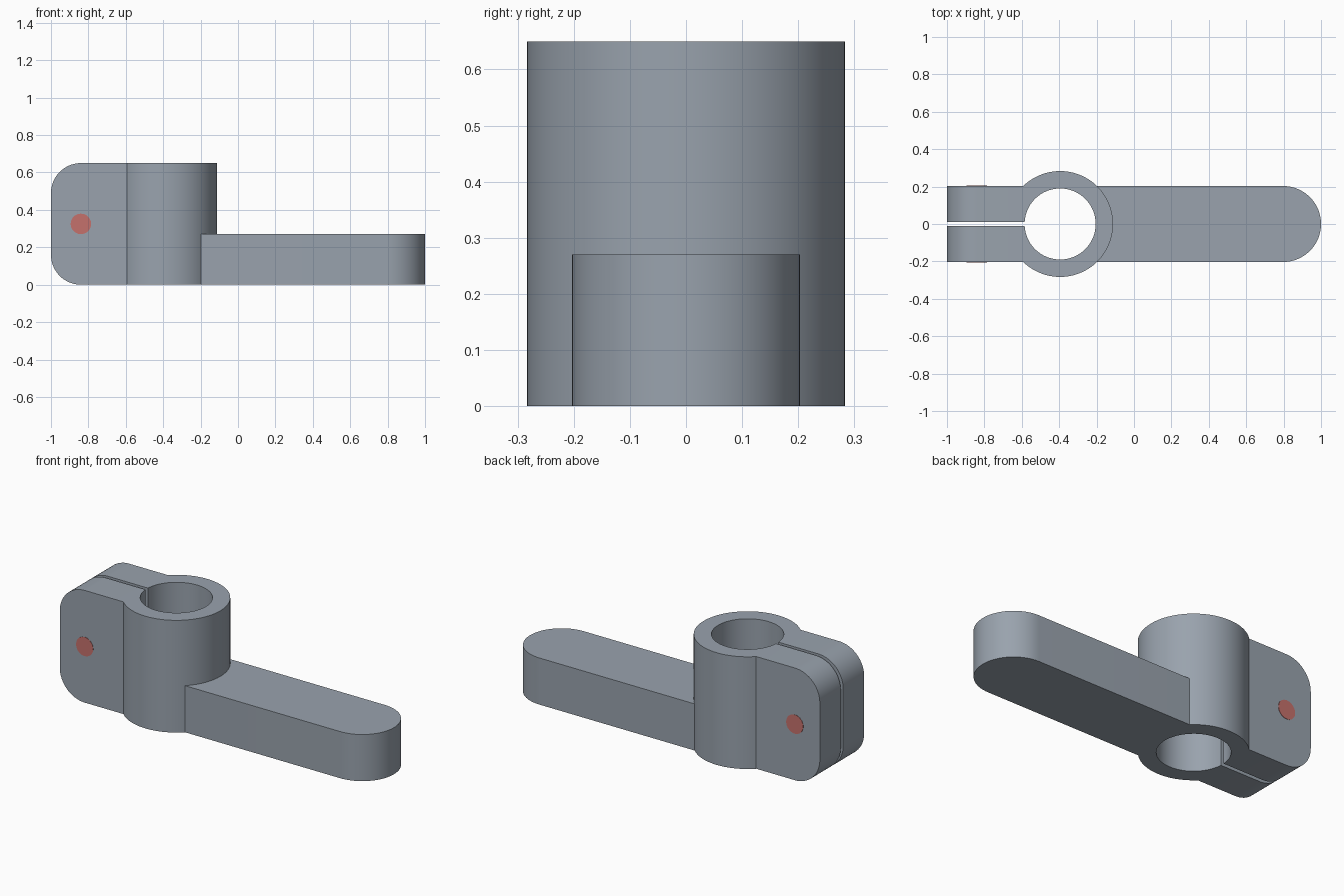
import bpy, bmesh, math

if "Cube" in bpy.data.objects:
    bpy.data.objects.remove(bpy.data.objects["Cube"])

HUB_X, HUB_R, BORE_R = -0.395, 0.283, 0.19
HALF_W, SLOT, HEIGHT, ARM_H = 0.203, 0.011, 0.65, 0.27
CORNER_R = 0.16


def material(name, rgb):
    m = bpy.data.materials.new(name)
    m.diffuse_color = (*rgb, 1)
    m.use_nodes = True
    m.node_tree.nodes["Principled BSDF"].inputs["Base Color"].default_value = m.diffuse_color
    return m


grey = material("steel grey", (0.32, 0.365, 0.42))
red = material("marker red", (0.56, 0.165, 0.15))


def arc(cx, r, a0, a1, n):
    return [(cx + r * math.cos(a0 + (a1 - a0) * i / n),
             r * math.sin(a0 + (a1 - a0) * i / n)) for i in range(n + 1)]


def extrude_profile(bm, points, height):
    face = bm.faces.new([bm.verts.new((x, y, 0)) for x, y in points])
    top = bmesh.ops.extrude_face_region(bm, geom=[face])
    verts = [v for v in top["geom"] if isinstance(v, bmesh.types.BMVert)]
    bmesh.ops.translate(bm, verts=verts, vec=(0, 0, height))
    bmesh.ops.recalc_face_normals(bm, faces=bm.faces[:])


def finish(bm, name, mat):
    mesh = bpy.data.meshes.new(name)
    bm.to_mesh(mesh)
    bm.free()
    mesh.materials.append(mat)
    obj = bpy.data.objects.new(name, mesh)
    bpy.context.collection.objects.link(obj)
    bpy.ops.object.select_all(action='DESELECT')
    obj.select_set(True)
    bpy.context.view_layer.objects.active = obj
    bpy.ops.object.shade_smooth_by_angle(angle=math.radians(30))
    return obj


# Split clamp: hub with bore, slot and two ears as one keyhole profile
outer = math.pi - math.asin(HALF_W / HUB_R)
inner = math.pi - math.asin(SLOT / BORE_R)
profile = ([(-1, -HALF_W)] + arc(HUB_X, HUB_R, -outer, outer, 72)
           + [(-1, HALF_W), (-1, SLOT)]
           + arc(HUB_X, BORE_R, inner, -inner, 72) + [(-1, -SLOT)])
bm = bmesh.new()
extrude_profile(bm, profile, HEIGHT)

# Rounded ear corners
corners = [e for e in bm.edges
           if all(v.co.x < -0.999 for v in e.verts)
           and abs(e.verts[0].co.z - e.verts[1].co.z) < 1e-4]
bmesh.ops.bevel(bm, geom=corners, offset=CORNER_R, offset_type='OFFSET',
                segments=16, profile=0.5, affect='EDGES')
finish(bm, "split_clamp", grey)

# Lever arm: round tip, concave root seated against the hub
root = math.asin(HALF_W / (HUB_R - 0.001))
profile = (arc(1 - HALF_W, HALF_W, -math.pi / 2, math.pi / 2, 40)
           + arc(HUB_X, HUB_R - 0.001, root, -root, 24))
bm = bmesh.new()
extrude_profile(bm, profile, ARM_H)
finish(bm, "lever_arm", grey)

# Red bolt marks on both ears
for side, name in ((-1, "front_bolt_mark"), (1, "back_bolt_mark")):
    bm = bmesh.new()
    bmesh.ops.create_cone(bm, cap_ends=True, segments=20,
                          radius1=0.055, radius2=0.055, depth=0.004)
    mark = finish(bm, name, red)
    mark.rotation_euler.x = math.pi / 2
    mark.location = (-0.84, side * HALF_W, HEIGHT / 2)
